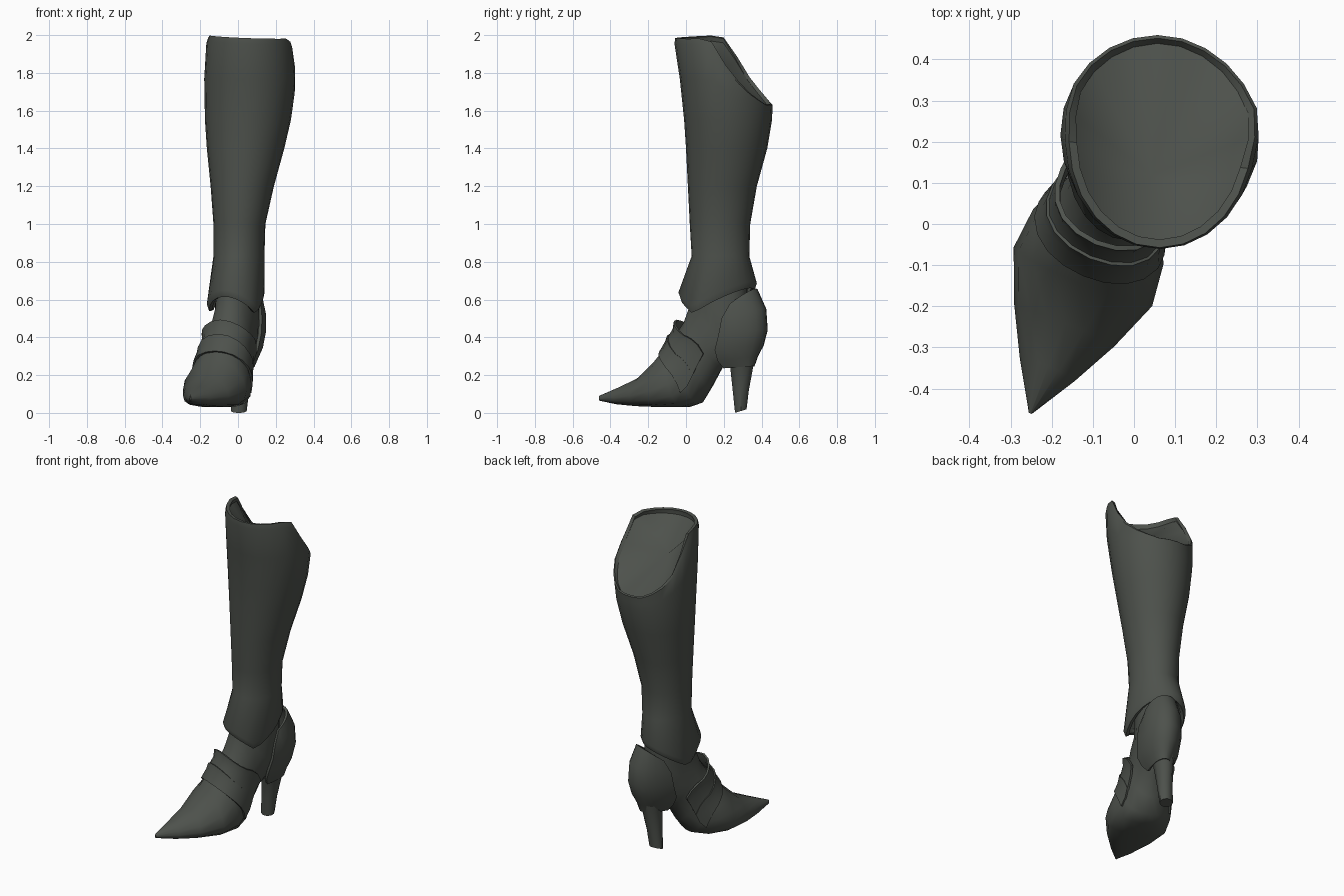
import bpy, bmesh, math
from mathutils import Vector

if "Cube" in bpy.data.objects:
    bpy.data.objects.remove(bpy.data.objects["Cube"])

leather = bpy.data.materials.new("dark_grey_green")
leather.diffuse_color = (0.075, 0.083, 0.072, 1)
leather.use_nodes = True
leather.node_tree.nodes["Principled BSDF"].inputs["Base Color"].default_value = leather.diffuse_color

SIDE = Vector((0.92, -0.39, 0))          # sideways across the turned-out foot


def axis(y, z):
    """Point on the foot's centre line, which points forward and to -x."""
    return Vector((-0.25 + 0.385 * (y + 0.455), y, z))


def lerp_table(table, t):
    if t <= table[0][0]:
        return table[0][1:]
    for a, b in zip(table, table[1:]):
        if t <= b[0]:
            k = (t - a[0]) / (b[0] - a[0])
            return [p + (q - p) * k for p, q in zip(a[1:], b[1:])]
    return table[-1][1:]


def loft(name, rows, closed=True, caps=False, thick=0, offset=0, angle=40, peak=None):
    bm = bmesh.new()
    vs = [[bm.verts.new(p) for p in row] for row in rows]
    n = len(rows[0])
    for r0, r1 in zip(vs, vs[1:]):
        for i in range(n if closed else n - 1):
            j = (i + 1) % n
            bm.faces.new((r0[i], r0[j], r1[j], r1[i]))
    if peak:
        top = bm.verts.new(peak)
        for i in range(n):
            bm.faces.new((vs[-1][i], vs[-1][(i + 1) % n], top))
    if caps:
        bm.faces.new(vs[0][::-1])
        bm.faces.new(vs[-1])
        bmesh.ops.recalc_face_normals(bm, faces=bm.faces)
    me = bpy.data.meshes.new(name)
    bm.to_mesh(me)
    bm.free()
    me.materials.append(leather)
    ob = bpy.data.objects.new(name, me)
    bpy.context.collection.objects.link(ob)
    bpy.ops.object.select_all(action='DESELECT')
    ob.select_set(True)
    bpy.context.view_layer.objects.active = ob
    if thick:
        m = ob.modifiers.new("thickness", 'SOLIDIFY')
        m.thickness, m.offset = thick, offset
        bpy.ops.object.modifier_apply(modifier=m.name)
    bpy.ops.object.shade_smooth_by_angle(angle=math.radians(angle))
    return ob


# Shaft: z, x min, x max, y min, y max
SHAFT = [(0.83, -0.130, 0.140, 0.03, 0.335), (1.0, -0.130, 0.145, 0.02, 0.34),
         (1.2, -0.145, 0.190, 0.01, 0.375), (1.4, -0.165, 0.245, 0.0, 0.43),
         (1.55, -0.175, 0.280, -0.01, 0.455), (1.75, -0.180, 0.308, -0.03, 0.465),
         (2.0, -0.165, 0.290, -0.068, 0.465)]
HEM = (-0.165, 0.14, -0.04, 0.375)
RIM = [(-0.1, 1.985), (0.14, 1.993), (0.21, 1.95), (0.24, 1.84),
       (0.30, 1.77), (0.37, 1.70), (0.45, 1.64)]
N = 24
ANG = [2 * math.pi * i / N for i in range(N)]


def oval(box, a, z, inset=0):
    x0, x1, y0, y1 = box
    return Vector(((x0 + x1) / 2 + ((x1 - x0) / 2 - inset) * math.cos(a),
                   (y0 + y1) / 2 + ((y1 - y0) / 2 - inset) * math.sin(a), z))


def hem_z(a):
    c = -0.42 * math.cos(a) - 0.9 * math.sin(a) - 0.3
    return 0.525 + (0.13 * c if c > 0 else -0.105 * c)


def rim_z(a):
    p = oval(SHAFT[-1][1:], a, 0)
    return lerp_table(RIM, p.y + 0.17 * (p.x - 0.065))[0] - 0.04 * p.x


rows = [[oval(HEM, a, hem_z(a), 0.012) for a in ANG],
        [oval(HEM, a, hem_z(a) + 0.035) for a in ANG]]
for z in (0.83, 1.0, 1.2, 1.4, 1.55):
    rows.append([oval(lerp_table(SHAFT, z), a, z) for a in ANG])
for s in (0.5, 0.93, 1.0):
    row = []
    for a in ANG:
        z = 1.55 + (rim_z(a) - 1.55) * s
        row.append(oval(lerp_table(SHAFT, z), a, z, 0.008 if s == 1 else 0))
    rows.append(row)
loft("boot_shaft", rows, thick=0.02, offset=-1)

# Sunken panel that closes the opening just below the rim
row = []
for a in ANG:
    z = rim_z(a) - 0.02
    row.append(oval(lerp_table(SHAFT, z), a, z, 0.012))
loft("shaft_lining", [row], peak=(0.04, 0.12, 1.78), angle=70)

# Foot and ankle: sole y, z, instep y, z, half width, roundness
FOOT = [(-0.46, 0.065, -0.46, 0.09, 0.004, 1.3), (-0.36, 0.045, -0.345, 0.14, 0.072, 1.4),
        (-0.25, 0.035, -0.24, 0.19, 0.132, 1.5), (-0.12, 0.03, -0.145, 0.285, 0.183, 1.6),
        (0.0, 0.03, -0.085, 0.37, 0.172, 1.5), (0.07, 0.05, -0.04, 0.43, 0.142, 1.3),
        (0.13, 0.13, 0.0, 0.49, 0.120, 1.0), (0.19, 0.24, 0.02, 0.55, 0.115, 1.0),
        (0.30, 0.30, 0.035, 0.60, 0.112, 1.0), (0.32, 0.45, 0.045, 0.66, 0.112, 1.0),
        (0.32, 0.72, 0.05, 0.76, 0.11, 1.0)]
STATIONS = [(i, *f) for i, f in enumerate(FOOT)]


def foot_point(u, a, grow=0):
    """Foot surface at station u and section angle a, pushed out by grow."""
    by, bz, ty, tz, hw, k = lerp_table(STATIONS, u)
    b, t = axis(by, bz), axis(ty, tz)
    v = (0.5 + 0.5 * math.sin(a)) ** k
    up = (t - b).normalized()
    return (b + (t - b) * v + SIDE * (hw + grow) * math.cos(a)
            + up * grow * math.sin(a))


loft("pointed_foot", [[foot_point(u, 2 * math.pi * i / 16) for i in range(16)]
                      for u in range(len(FOOT))], caps=True)


# Plates folded over the instep: station at ridge, station at sides, lift
def instep_plate(name, spec):
    rows = []
    for ridge, ends, lift in spec:
        row = []
        for i in range(15):
            a = math.radians(-25 + 230 * i / 14)
            k = max(0, math.sin(a))
            row.append(foot_point(ends + (ridge - ends) * k, a, lift * (0.4 + 0.6 * k)))
        rows.append(row)
    loft(name, rows, closed=False, thick=0.012)


instep_plate("upper_instep_plate", [(5.25, 6.9, 0.05), (4.9, 6.4, 0.028), (4.2, 5.6, 0.018)])
instep_plate("lower_instep_plate", [(4.3, 5.7, 0.03), (4.0, 5.2, 0.016), (3.4, 4.6, 0.006)])

# Heel cup wrapped round the back: front edge y, z, back y, z, half width
CUP = [(0.27, 0.575, 0.365, 0.655, 0.092), (0.235, 0.50, 0.412, 0.55, 0.113),
       (0.22, 0.42, 0.42, 0.44, 0.115), (0.195, 0.335, 0.40, 0.36, 0.106),
       (0.20, 0.28, 0.37, 0.30, 0.08), (0.22, 0.24, 0.355, 0.25, 0.052)]
rows = []
for fy, fz, ry, rz, hw in CUP:
    f, r = axis(fy, fz), axis(ry, rz)
    rows.append([f + (r - f) * math.sin(a) + SIDE * hw * math.cos(a)
                 for a in [math.pi * i / 12 for i in range(13)]])
loft("heel_cup", rows, closed=False, thick=0.016)

# Tapered heel: x min, x max, y min, y max, z
STEM = [(-0.038, 0.046, 0.258, 0.322, 0.0), (-0.03, 0.06, 0.245, 0.335, 0.12),
        (-0.025, 0.085, 0.23, 0.36, 0.25), (-0.03, 0.12, 0.20, 0.385, 0.34)]
rows = [[oval(s[:4], 2 * math.pi * i / 10, s[4]) for i in range(10)] for s in STEM]
for p in rows[0]:
    p.z = max(0, (p.y - 0.258) * 0.3)
loft("heel_stem", rows, caps=True)
